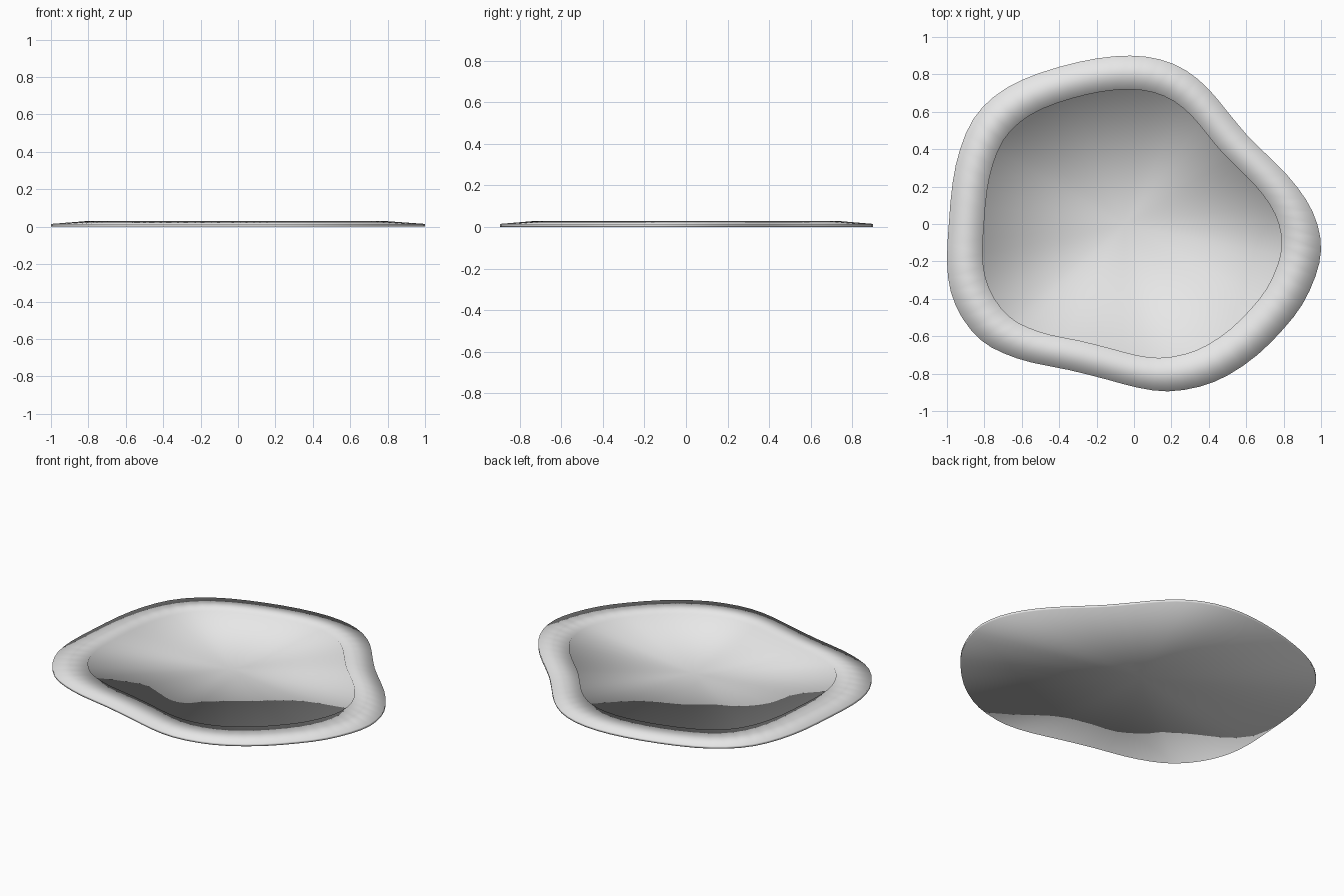
import bpy, bmesh
from mathutils import Vector

if "Cube" in bpy.data.objects:
    bpy.data.objects.remove(bpy.data.objects["Cube"])

# Puddle outline, counter-clockwise seen from above
OUTLINE = [(1.0, -.14), (.98, 0), (.92, .13), (.82, .26), (.70, .38), (.60, .48),
           (.50, .60), (.40, .72), (.28, .82), (.14, .88), (-.02, .90), (-.20, .885),
           (-.40, .84), (-.60, .77), (-.75, .68), (-.86, .56), (-.93, .40), (-.97, .22),
           (-.99, 0), (-1.0, -.20), (-.98, -.36), (-.92, -.50), (-.82, -.62), (-.70, -.69),
           (-.55, -.74), (-.35, -.78), (-.15, -.83), (.02, -.875), (.18, -.895), (.35, -.87),
           (.50, -.81), (.66, -.70), (.80, -.56), (.90, -.43), (.97, -.28)]
CENTRE = Vector((-.05, 0))


def smooth_loop(points, steps):
    """Closed Catmull-Rom curve through the points."""
    p = [Vector(q) for q in points]
    n, out = len(p), []
    for i in range(n):
        a, b, c, d = (p[(i + k) % n] for k in (-1, 0, 1, 2))
        for s in range(steps):
            t = s / steps
            out.append(.5 * (2 * b + (c - a) * t + (2 * a - 5 * b + 4 * c - d) * t * t
                             + (3 * b - a - 3 * c + d) * t ** 3))
    return out


loop = smooth_loop(OUTLINE, 2)
bm = bmesh.new()


def ring(scale, z):
    return [bm.verts.new((*(CENTRE + (p - CENTRE) * scale), z)) for p in loop]


# Base edge, outer lip, raised inner rim, sunken floor edge
rings = [ring(1, 0), ring(1, .015), ring(.8, .03), ring(.8, .02)]
n = len(loop)
for lo, hi in zip(rings, rings[1:]):
    for i in range(n):
        j = (i + 1) % n
        bm.faces.new((lo[i], lo[j], hi[j], hi[i]))

# Floor and underside as fans
floor_mid = bm.verts.new((*CENTRE, .02))
base_mid = bm.verts.new((*CENTRE, 0))
for i in range(n):
    j = (i + 1) % n
    bm.faces.new((rings[-1][i], rings[-1][j], floor_mid))
    bm.faces.new((rings[0][j], rings[0][i], base_mid))
for f in bm.faces:
    f.smooth = True

mesh = bpy.data.meshes.new("puddle")
bm.to_mesh(mesh)
bm.free()
puddle = bpy.data.objects.new("puddle", mesh)
bpy.context.collection.objects.link(puddle)
grey = bpy.data.materials.new("light grey")
grey.diffuse_color = (.8, .8, .8, 1)
grey.use_nodes = True
grey.node_tree.nodes["Principled BSDF"].inputs["Base Color"].default_value = grey.diffuse_color
mesh.materials.append(grey)
